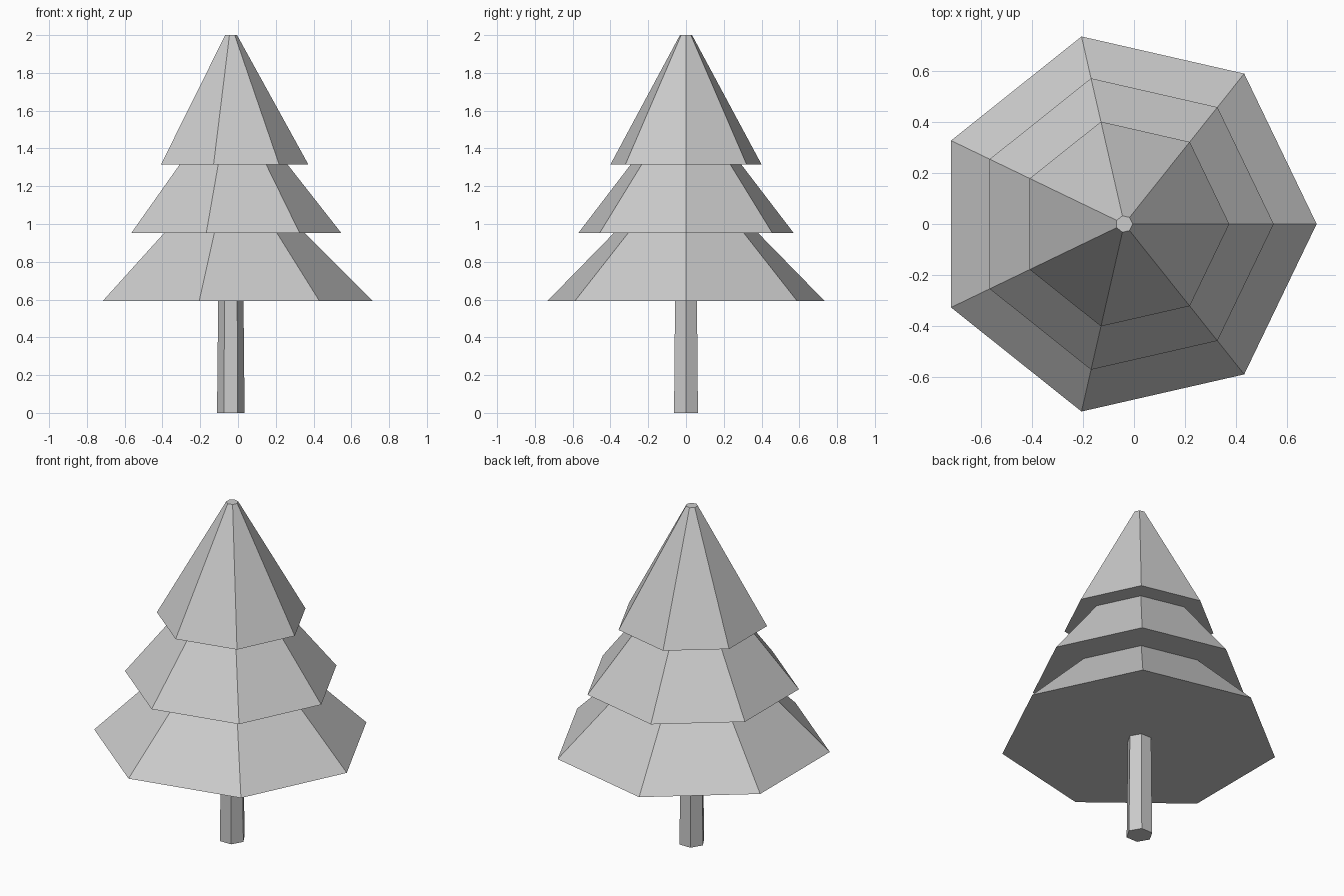
import bpy, bmesh, math

old = bpy.data.objects.get("Cube")
if old:
    bpy.data.objects.remove(old, do_unlink=True)

CENTRE_X = -0.038

grey = bpy.data.materials.new("plain_grey")
grey.use_nodes = True
colour = (0.6, 0.6, 0.6, 1)
grey.diffuse_color = colour
grey.node_tree.nodes["Principled BSDF"].inputs["Base Color"].default_value = colour


def lathe(name, sides, profile):
    """Closed faceted solid from (radius, height) rings, one corner facing +x."""
    bm = bmesh.new()
    rings = []
    for radius, z in profile:
        angles = [math.tau * i / sides for i in range(sides)]
        rings.append([bm.verts.new((CENTRE_X + radius * math.cos(a), radius * math.sin(a), z))
                      for a in angles])
    for low, high in zip(rings, rings[1:]):
        for i in range(sides):
            j = (i + 1) % sides
            bm.faces.new((low[i], low[j], high[j], high[i]))
    bm.faces.new(rings[0][::-1])
    bm.faces.new(rings[-1])
    bmesh.ops.recalc_face_normals(bm, faces=bm.faces)
    mesh = bpy.data.meshes.new(name)
    bm.to_mesh(mesh)
    bm.free()
    mesh.materials.append(grey)
    obj = bpy.data.objects.new(name, mesh)
    bpy.context.collection.objects.link(obj)
    return obj


# Six-sided trunk, slightly tapered
lathe("trunk", 6, [(0.073, 0), (0.067, 0.592)])

# Seven-sided foliage: three stacked skirts with flat undersides
lathe("foliage", 7, [
    (0.753, 0.592), (0.392, 0.952),
    (0.585, 0.952), (0.301, 1.314),
    (0.411, 1.314), (0.033, 2.0),
])
